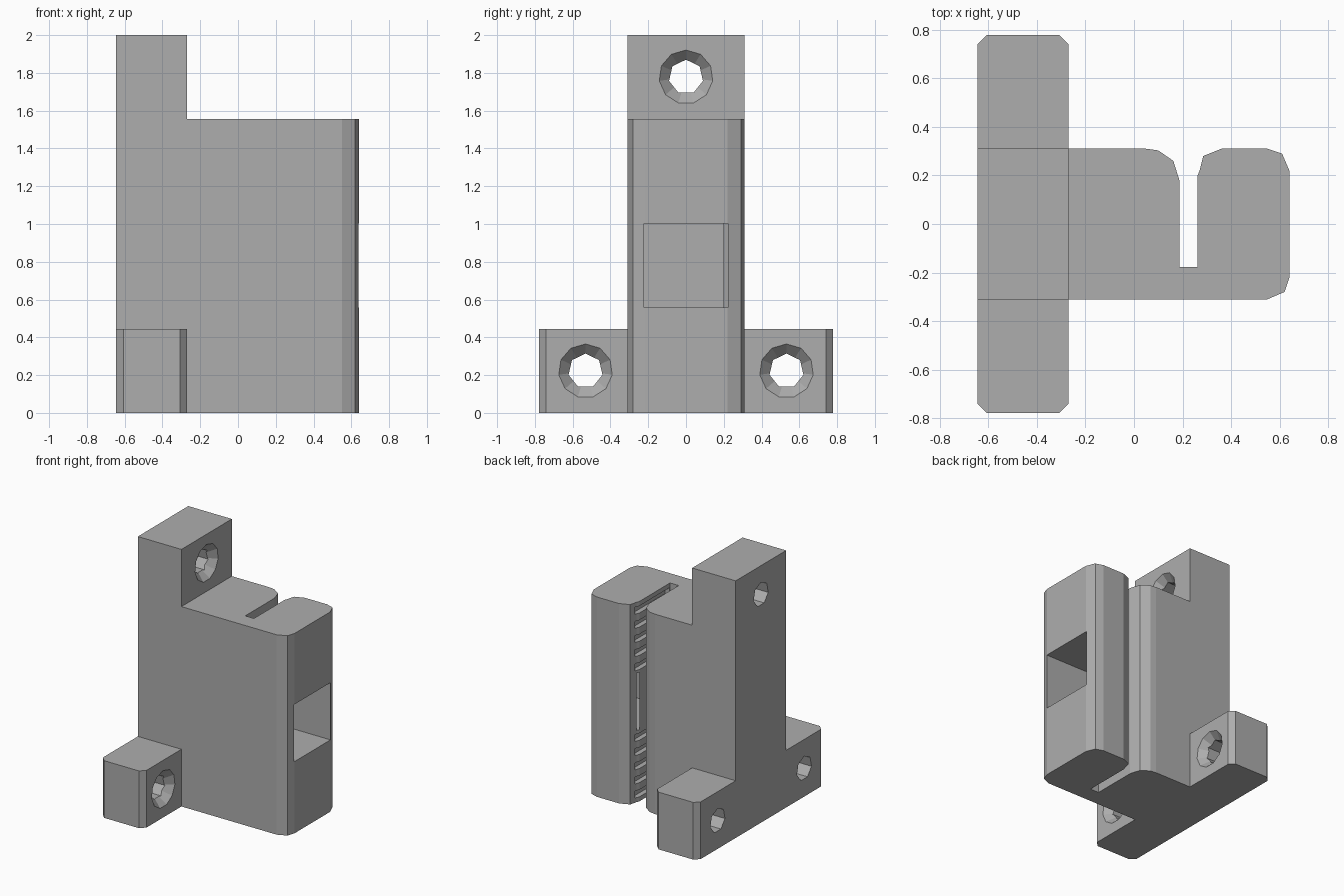
import bpy, bmesh, math
from mathutils import Matrix, Vector

cube = bpy.data.objects.get("Cube")
if cube:
    bpy.data.objects.remove(cube, do_unlink=True)

grey = bpy.data.materials.new("plain grey")
grey.use_nodes = True
colour = (0.42, 0.42, 0.42, 1)
grey.diffuse_color = colour
grey.node_tree.nodes["Principled BSDF"].inputs["Base Color"].default_value = colour


def finish(bm, name):
    bmesh.ops.recalc_face_normals(bm, faces=bm.faces)
    mesh = bpy.data.meshes.new(name)
    bm.to_mesh(mesh)
    bm.free()
    mesh.materials.append(grey)
    obj = bpy.data.objects.new(name, mesh)
    bpy.context.collection.objects.link(obj)
    return obj


def prism(name, points, offset):
    bm = bmesh.new()
    face = bm.faces.new([bm.verts.new(p) for p in points])
    ext = bmesh.ops.extrude_face_region(bm, geom=[face])
    verts = [g for g in ext["geom"] if isinstance(g, bmesh.types.BMVert)]
    bmesh.ops.translate(bm, verts=verts, vec=offset)
    return finish(bm, name)


def add_box(bm, low, high):
    low, high = Vector(low), Vector(high)
    matrix = Matrix.Translation((low + high) / 2) @ Matrix.Diagonal((*(high - low), 1))
    bmesh.ops.create_cube(bm, size=1, matrix=matrix)


def boolean(target, tool, operation):
    mod = target.modifiers.new(operation, "BOOLEAN")
    mod.operation, mod.object, mod.solver = operation, tool, "EXACT"
    bpy.context.view_layer.objects.active = target
    bpy.ops.object.modifier_apply(modifier=mod.name)
    bpy.data.objects.remove(tool, do_unlink=True)


BACK, FACE, HALF = -0.645, -0.27, 0.31
FOOT_Y, FOOT_Z, BLOCK_Z = 0.778, 0.445, 1.555

# Mounting plate: upside-down T, with chamfered foot ends
half = [(FOOT_Y, 0), (FOOT_Y, FOOT_Z), (HALF, FOOT_Z), (HALF, 2)]
outline = half + [(-y, z) for y, z in reversed(half)]
bracket = prism("clamp_bracket", [(BACK, y, z) for y, z in outline], (FACE - BACK, 0, 0))
bm = bmesh.new()
bm.from_mesh(bracket.data)
ends = [e for e in bm.edges
        if all(abs(v.co.y) > FOOT_Y - 0.01 for v in e.verts)
        and abs(e.verts[0].co.z - e.verts[1].co.z) > 0.1]
bmesh.ops.bevel(bm, geom=ends, offset=0.038, segments=1, affect="EDGES")
bm.to_mesh(bracket.data)
bm.free()

# Clamp block: rounded corners and a slot open to the back
profile = [(FACE, -HALF), (0.55, -HALF), (0.62, -0.28), (0.64, -0.22),
           (0.64, 0.22), (0.61, 0.29), (0.55, HALF), (0.36, HALF),
           (0.285, 0.28), (0.27, 0.22), (0.262, 0.2), (0.262, -0.178),
           (0.187, -0.178), (0.187, 0.18), (0.162, 0.26), (0.1, 0.303),
           (0.05, HALF), (FACE, HALF)]
block = prism("block", [(x, y, 0) for x, y in profile], (0, 0, BLOCK_Z))
boolean(bracket, block, "UNION")

# Square window through the outer jaw
bm = bmesh.new()
add_box(bm, (0.262, -0.223, 0.558), (0.8, 0.223, 1.003))
boolean(bracket, finish(bm, "window_cutter"), "DIFFERENCE")

# Belt tooth grooves on the jaw's inner face
bm = bmesh.new()
pitch = 0.11
for i in range(14):
    z = 0.035 + i * pitch
    if z > 1.01 or z + 0.055 < 0.55:
        add_box(bm, (0.23, -0.17, z), (0.3, 0.235, z + 0.055))
boolean(bracket, finish(bm, "groove_cutter"), "DIFFERENCE")

# Countersunk screw holes, pointing along x
turn = Matrix.Rotation(math.pi / 2, 4, "Y")
for y, z in [(0, 1.778), (-0.532, 0.222), (0.532, 0.222)]:
    for sides, r_in, r_out, low, high in [(7, 0.092, 0.092, -0.8, -0.1),
                                          (11, 0.043, 0.163, -0.37, -0.25)]:
        bm = bmesh.new()
        bmesh.ops.create_cone(bm, cap_ends=True, segments=sides, radius1=r_in,
                              radius2=r_out, depth=high - low)
        # Turn one corner of the polygon straight up
        top = max(bm.verts, key=lambda v: v.co.length).co
        spin = Matrix.Rotation(math.pi - math.atan2(top.y, top.x), 4, "Z")
        place = Matrix.Translation(((low + high) / 2, y, z))
        bmesh.ops.transform(bm, matrix=place @ turn @ spin, verts=bm.verts)
        boolean(bracket, finish(bm, "hole_cutter"), "DIFFERENCE")
